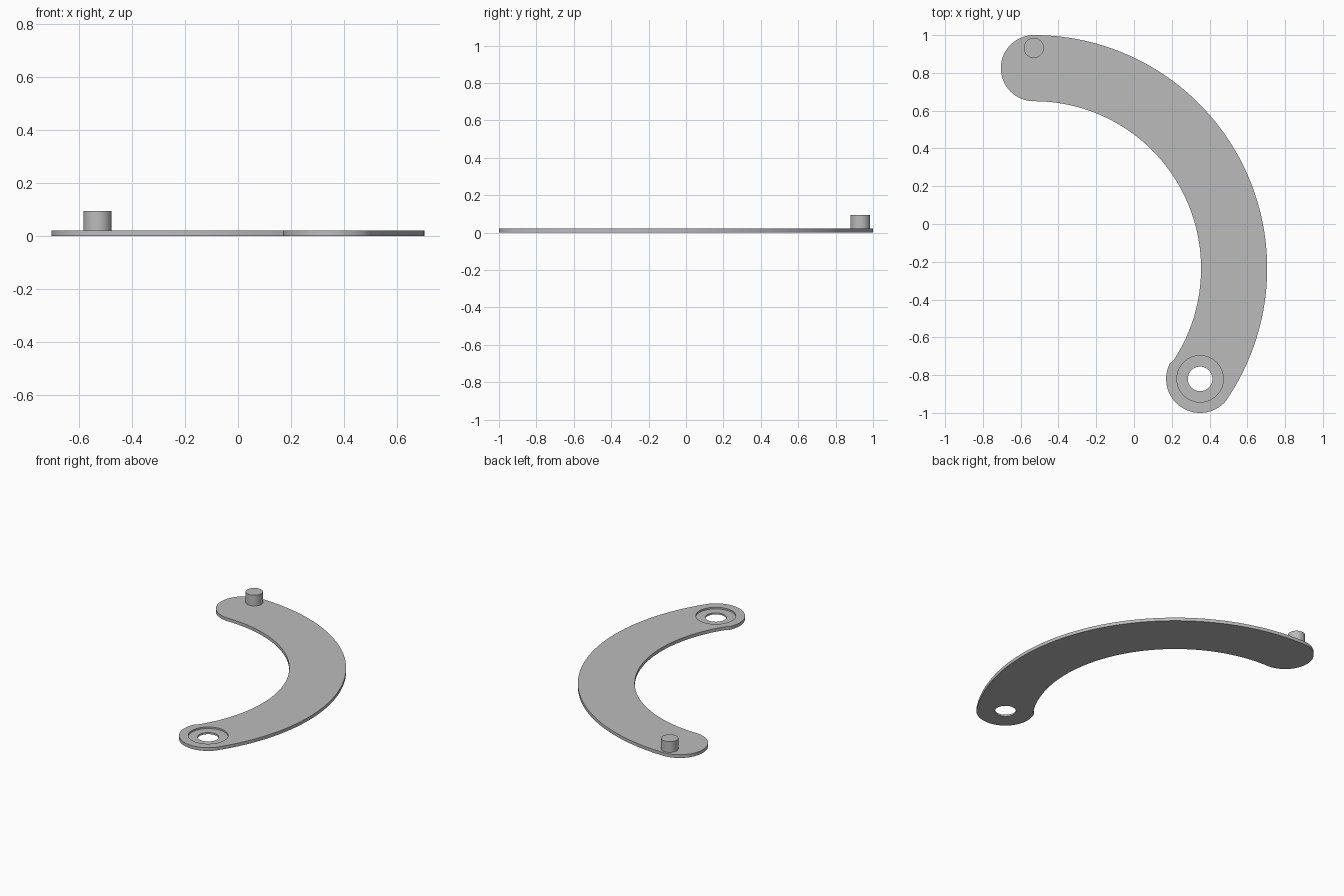
import bpy
import bmesh
from math import atan2, cos, sin, pi, radians
from mathutils import Vector

cube = bpy.data.objects.get("Cube")
if cube:
    bpy.data.objects.remove(cube, do_unlink=True)

# Main dimensions
THICK = 0.022
ARC_C = Vector((-0.53, -0.235))
R_OUT, R_IN = 1.235, 0.885
PIN_END = Vector((-0.53, 0.825))
HOLE_END = Vector((0.35, -0.82))
END_ANGLE = atan2(HOLE_END.y - ARC_C.y, HOLE_END.x - ARC_C.x)

grey = bpy.data.materials.new("plain_grey")
grey.use_nodes = True
colour = (0.5, 0.5, 0.5, 1)
grey.diffuse_color = colour
grey.node_tree.nodes["Principled BSDF"].inputs["Base Color"].default_value = colour


def arc(centre, radius, start, end, steps):
    angles = [start + (end - start) * i / steps for i in range(steps + 1)]
    return [centre + radius * Vector((cos(a), sin(a))) for a in angles]


def prism(name, outline, bottom, top):
    """Extrude a flat outline between two heights."""
    bm = bmesh.new()
    face = bm.faces.new([bm.verts.new((p.x, p.y, bottom)) for p in outline])
    raised = bmesh.ops.extrude_face_region(bm, geom=[face], use_keep_orig=True)
    verts = [g for g in raised["geom"] if isinstance(g, bmesh.types.BMVert)]
    bmesh.ops.translate(bm, vec=(0, 0, top - bottom), verts=verts)
    bmesh.ops.recalc_face_normals(bm, faces=bm.faces)
    mesh = bpy.data.meshes.new(name)
    bm.to_mesh(mesh)
    bm.free()
    mesh.materials.append(grey)
    obj = bpy.data.objects.new(name, mesh)
    bpy.context.collection.objects.link(obj)
    return obj


def disc(name, centre, radius, bottom, top):
    return prism(name, arc(centre, radius, 0, 2 * pi, 64)[:-1], bottom, top)


def activate(obj):
    bpy.ops.object.select_all(action="DESELECT")
    obj.select_set(True)
    bpy.context.view_layer.objects.active = obj


# Curved arm with rounded ends
outline = arc(ARC_C, R_OUT, END_ANGLE, pi / 2, 96)
outline += arc(PIN_END, 0.175, pi / 2, 3 * pi / 2, 32)[1:-1]
outline += arc(ARC_C, R_IN, pi / 2, END_ANGLE, 96)
outline += arc(HOLE_END, 0.18, END_ANGLE + pi, END_ANGLE + 2 * pi, 32)[1:-1]
arm = prism("curved_arm", outline, 0, THICK)

# Through hole and shallow counterbore
cutters = [disc("hole_cutter", HOLE_END, 0.065, -0.05, 0.1),
           disc("counterbore_cutter", HOLE_END, 0.123, THICK / 2, 0.1)]
activate(arm)
for cutter in cutters:
    cutter.hide_render = True
    mod = arm.modifiers.new(cutter.name, "BOOLEAN")
    mod.operation = "DIFFERENCE"
    mod.solver = "EXACT"
    mod.object = cutter
    bpy.ops.object.modifier_apply(modifier=mod.name)
    bpy.data.objects.remove(cutter, do_unlink=True)

# Upright pin
pin = disc("pin", Vector((-0.53, 0.932)), 0.053, THICK, 0.095)

for obj in (arm, pin):
    activate(obj)
    bpy.ops.object.shade_smooth_by_angle(angle=radians(30))
